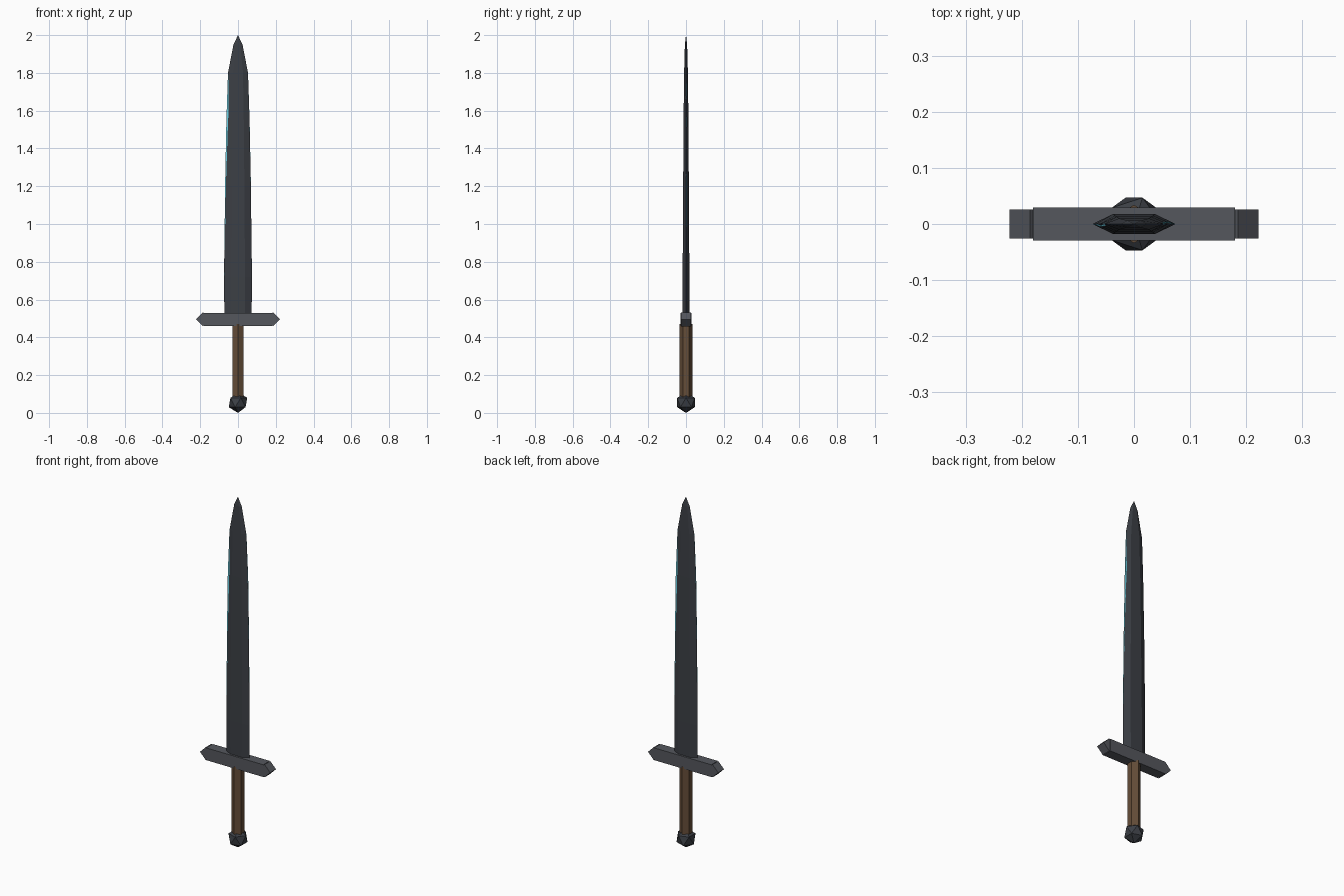
import bpy, bmesh, math

if "Cube" in bpy.data.objects:
    bpy.data.objects.remove(bpy.data.objects["Cube"])


def material(name, rgb):
    m = bpy.data.materials.new(name)
    m.diffuse_color = (*rgb, 1)
    m.use_nodes = True
    m.node_tree.nodes["Principled BSDF"].inputs["Base Color"].default_value = m.diffuse_color
    return m


STEEL = material("dark_steel", (0.045, 0.05, 0.06))
IRON = material("iron", (0.09, 0.095, 0.11))
WOOD = material("wood", (0.13, 0.075, 0.04))
CYAN = material("cyan_glow", (0.15, 0.65, 0.8))


def finish(bm, name, mat):
    bmesh.ops.recalc_face_normals(bm, faces=bm.faces)
    me = bpy.data.meshes.new(name)
    bm.to_mesh(me)
    bm.free()
    me.materials.append(mat)
    ob = bpy.data.objects.new(name, me)
    bpy.context.collection.objects.link(ob)
    return ob


def loft(name, rings, mat, tip=None):
    """Skin a stack of equal-length rings, capped or closed to a tip."""
    bm = bmesh.new()
    vs = [[bm.verts.new(p) for p in r] for r in rings]
    n = len(vs[0])
    for a, b in zip(vs, vs[1:]):
        for i in range(n):
            j = (i + 1) % n
            bm.faces.new((a[i], a[j], b[j], b[i]))
    bm.faces.new(vs[0])
    if tip:
        t = bm.verts.new(tip)
        for i in range(n):
            bm.faces.new((vs[-1][i], vs[-1][(i + 1) % n], t))
    else:
        bm.faces.new(vs[-1])
    return finish(bm, name, mat)


def box(name, size, loc, mat, turn=0):
    bm = bmesh.new()
    bmesh.ops.create_cube(bm, size=1)
    bmesh.ops.scale(bm, vec=size, verts=bm.verts)
    ob = finish(bm, name, mat)
    ob.location = loc
    ob.rotation_euler.y = turn
    return ob


# blade: tapering hexagonal section (z, half width, half thickness)
blade = [(0.50, 0.072, 0.018), (0.72, 0.074, 0.018), (1.20, 0.068, 0.015),
         (1.55, 0.061, 0.013), (1.80, 0.053, 0.010), (1.95, 0.024, 0.006)]
loft("blade", [[(-w, 0, z), (-w / 2, -t, z), (w / 2, -t, z),
                (w, 0, z), (w / 2, t, z), (-w / 2, t, z)] for z, w, t in blade],
     STEEL, (0, 0, 2.0))

# glowing core: thin twisted strip breaking out along the cutting edges
core = [(0.72, 0.073, 0.0005), (1.20, 0.0685, 0.002),
        (1.55, 0.0615, 0.0042), (1.80, 0.053, 0.0005)]
loft("glowing_edge", [[(-w, -a, z), (w, a - 0.001, z), (w, a, z), (-w, 0.001 - a, z)]
                      for z, w, a in core], CYAN)

# guard: bar with a diamond block at each end
box("guard_bar", (0.36, 0.058, 0.07), (0, 0, 0.495), IRON)
for side, label in ((-1, "left"), (1, "right")):
    box("guard_end_" + label, (0.052,) * 3, (side * 0.185, 0, 0.495), IRON, math.pi / 4)

# grip: six-sided handle with a corner facing front
loft("grip", [[(0.034 * math.sin(i * math.pi / 3), 0.034 * math.cos(i * math.pi / 3), z)
               for i in range(6)] for z in (0.07, 0.47)], WOOD)

# pommel: twenty-faced ball
bm = bmesh.new()
bmesh.ops.create_icosphere(bm, subdivisions=1, radius=0.055)
finish(bm, "pommel", STEEL).location.z = 0.055
